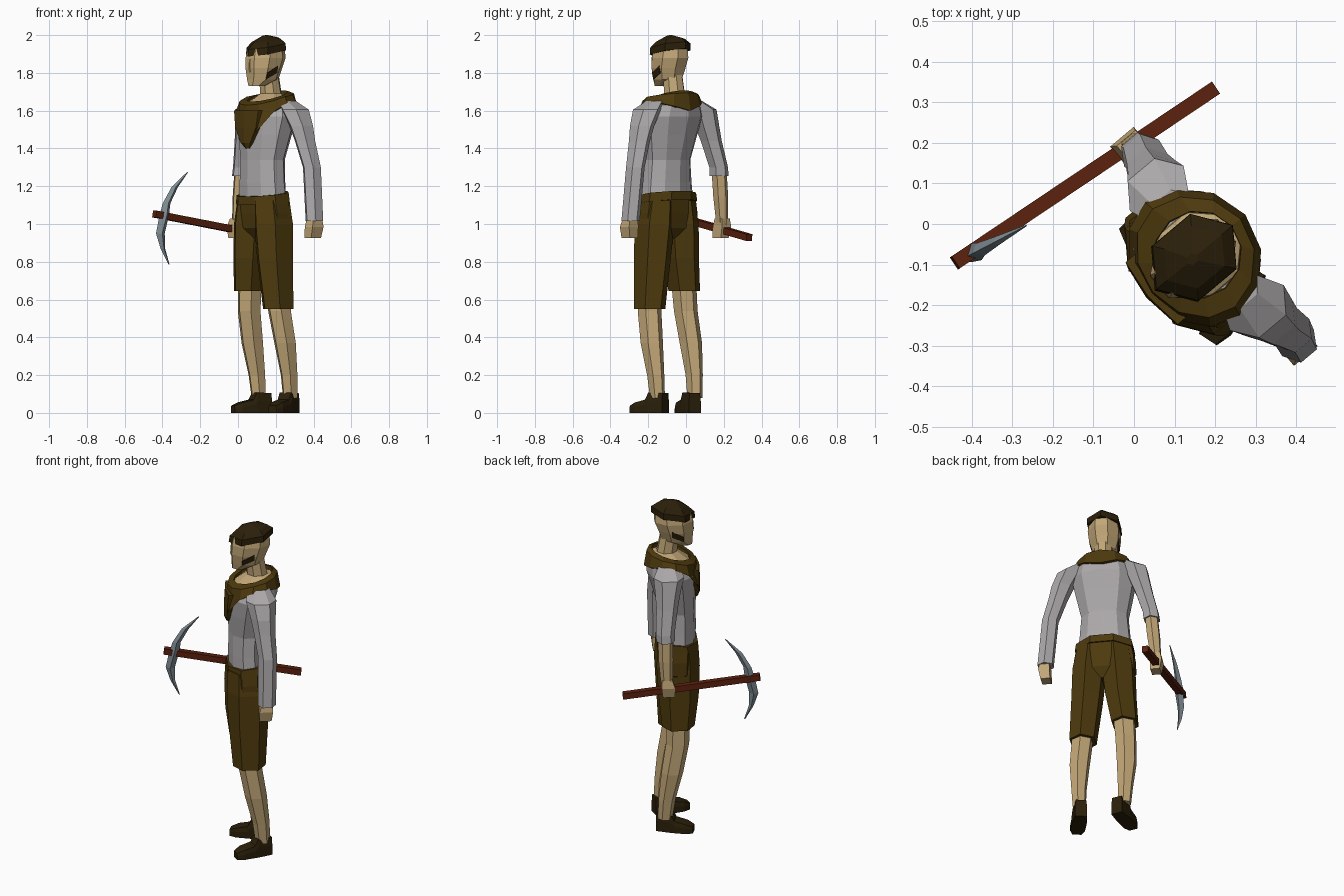
import bpy, bmesh, math
from mathutils import Matrix, Vector

if "Cube" in bpy.data.objects:
    bpy.data.objects.remove(bpy.data.objects["Cube"])

# The figure is modelled facing -y, then turned and moved into place
PLACE = Matrix.Translation((0.14, -0.09, 0)) @ Matrix.Rotation(math.radians(-50), 4, 'Z')


def material(name, rgb):
    m = bpy.data.materials.new(name)
    m.diffuse_color = (*rgb, 1)
    m.use_nodes = True
    m.node_tree.nodes["Principled BSDF"].inputs["Base Color"].default_value = m.diffuse_color
    return m


SKIN = material("skin", (0.54, 0.385, 0.185))
SHIRT = material("shirt_grey", (0.42, 0.40, 0.41))
CLOTH = material("brown_cloth", (0.075, 0.042, 0.004))
DARK = material("dark_brown", (0.024, 0.014, 0.003))
WOOD = material("red_wood", (0.105, 0.015, 0.004))
STEEL = material("steel", (0.21, 0.26, 0.29))


def bridge(name, rings, mat, place=PLACE, caps=True, loop=False):
    """Skin a list of equal point rings into one flat-shaded object."""
    bm = bmesh.new()
    vs = [[bm.verts.new(p) for p in r] for r in rings]
    n = len(rings[0])
    pairs = list(zip(vs, vs[1:])) + ([(vs[-1], vs[0])] if loop else [])
    for a, b in pairs:
        for i in range(n):
            j = (i + 1) % n
            bm.faces.new((a[i], a[j], b[j], b[i]))
    if caps:
        bm.faces.new(vs[0])
        bm.faces.new(vs[-1])
    bmesh.ops.recalc_face_normals(bm, faces=bm.faces)
    bm.transform(place)
    me = bpy.data.meshes.new(name)
    bm.to_mesh(me)
    bm.free()
    me.materials.append(mat)
    ob = bpy.data.objects.new(name, me)
    bpy.context.collection.objects.link(ob)
    return ob


def ring(cx, cy, z, rx, ry, n=8, tilt=0.0):
    """Horizontal polygon with flat sides to the front and sides."""
    k = 1 / math.cos(math.pi / n)
    pts = []
    for i in range(n):
        a = 2 * math.pi * (i + 0.5) / n
        y = ry * k * math.sin(a)
        pts.append(Vector((cx + rx * k * math.cos(a), cy + y, z + tilt * y)))
    return pts


def body(name, rows, mat, n=8, tilt=0.0):
    return bridge(name, [ring(0, *r, n=n, tilt=tilt) for r in rows], mat)


def limb(name, side, rows, mat, n=6, shift=0.0):
    return bridge(name, [ring(side * (r[0] - shift), *r[1:], n=n) for r in rows], mat)


# Shirt body
body("shirt_body", [(-.012, 1.13, .15, .10), (-.014, 1.22, .14, .10), (-.012, 1.34, .13, .10),
                    (.004, 1.47, .158, .120), (.02, 1.57, .178, .134), (.035, 1.63, .155, .118),
                    (.045, 1.655, .08, .08)], SHIRT, n=10)

# Shorts seat and waistband
body("shorts_seat", [(-.012, 1.14, .156, .108), (-.012, 1.06, .170, .106),
                     (-.012, .98, .172, .098), (-.012, .925, .09, .06)], CLOTH)
body("waistband", [(-.012, 1.115, .165, .115), (-.012, 1.16, .158, .113)], CLOTH, tilt=.13)

for side, word in ((-1, "right"), (1, "left")):
    right = side < 0
    hem = .645 if right else .55
    # Short leg, bare leg
    limb(word + "_short_leg", side, [(.078, -.012, 1.125, .074, .100), (.090, -.012, 1.0, .086, .106),
                                     (.103, -.014, .82, .080, .098),
                                     (.126, -.01, hem, .070, .08)], CLOTH, shift=.012 * right)
    limb(word + "_leg", side, [(.118, -.01, .72, .058, .060), (.130, -.005, .54, .054, .057),
                               (.140, .025, .37, .051, .054), (.138, .055, .2, .039, .042),
                               (.134, .065, .08, .034, .036)], SKIN, shift=.010 * right)
    # Shoe built from sections along a splayed foot line
    heel = Vector((side * (.088 if right else .116), .108, 0))
    along = Vector((side * .062, -.205, 0)).normalized()
    across = Vector((-along.y, along.x, 0))
    sections = []
    for t, w, h in ((0, .034, .105), (.085, .042, .108), (.105, .042, .07),
                    (.17, .042, .055), (.21, .026, .038)):
        sections.append([heel + along * t + across * (w * s) + Vector((0, 0, h * k))
                         for s, k in ((-1, 0), (1, 0), (1, .6), (.85, 1), (-.85, 1), (-1, .6))])
    bridge(word + "_shoe", sections, DARK)

    # Sleeve: long on one arm, rolled up on the other
    sleeve = [(.135, .045, 1.652, .035, .05), (.195, .05, 1.605, .060, .075),
              (.238, .058, 1.52, .054, .062), (.262, .064, 1.44, .047, .053),
              (.302, .078, 1.30, .042, .046)]
    sleeve += [(.307, .076, 1.255, .043, .046)] if right else [(.330, .072, 1.015, .042, .044)]
    inward = .024 if right else .004
    limb(word + "_sleeve", side, [(r[0] + inward * (i < 2) * .8, *r[1:])
                                  for i, r in enumerate(sleeve)], SHIRT, shift=inward)
    if right:
        limb("right_forearm", side, [(.305, .078, 1.28, .034, .037), (.318, .076, 1.14, .034, .036),
                                     (.332, .072, .99, .026, .028)], SKIN, shift=inward)
    # Hand
    limb(word + "_hand", side, [(.331, .072, 1.03, .027, .03), (.335, .066, .985, .032, .038),
                                (.328, .062, .925, .027, .034)], SKIN, n=4, shift=inward)

# Neck with the bare base inside the collar
bridge("neck", [ring(0, .022, 1.63, .105, .11, tilt=.1), ring(0, .025, 1.662, .098, .102, tilt=.22),
                ring(0, .045, 1.69, .052, .056), ring(0, .03, 1.79, .048, .052)], SKIN)

# Head and nose
body("head", [(-.055, 1.73, .038, .042), (-.012, 1.765, .066, .085), (-.004, 1.825, .083, .098),
              (.008, 1.88, .088, .108), (.012, 1.93, .08, .1)], SKIN)
bridge("nose", [[Vector((-.012, -.09, z)), Vector((.012, -.09, z)), Vector((0, y, z))]
                for z, y in ((1.80, -.100), (1.815, -.108), (1.87, -.104))], SKIN)

# Slanted sideburn plates on the jaw
for side, word in ((-1, "right"), (1, "left")):
    plate = [[Vector((side * (.066 + .283 * min(z - 1.765, .06) + off), y, z))
              for y, z in ((-.046, 1.766), (-.046, 1.80), (.022, 1.838), (.022, 1.80))]
             for off in (-.004, .004)]
    bridge(word + "_sideburn", plate, DARK)

# Hair cap
body("hair", [(.01, 1.908, .089, .109), (.012, 1.945, .088, .106),
              (.012, 1.972, .064, .076), (.005, 1.998, .012, .014)], DARK, n=6, tilt=.17)

# Neckerchief: a draped collar with a point at the front and a short one at the back
inner, top, outer, under = [], [], [], []
for i in range(12):
    a = 2 * math.pi * i / 12
    c, s = math.cos(a), math.sin(a)
    drop = {-6: 1.43, -5: 1.50, -3: 1.595, 0: 1.64, 3: 1.645, 5: 1.625, 6: 1.60}[
        {0: 0, 50: 3, 87: 5, 100: 6}[round(abs(s) * 100)] * (1 if s > 0 else -1)]
    back = max(s, 0)
    inner.append(Vector((.108 * c, .022 + .110 * s, 1.678 + .030 * s)))
    top.append(Vector((.158 * c, .01 + (.132 + .018 * back) * s, 1.674 + (.02 if s > 0 else .045) * s)))
    outer.append(Vector((.182 * c, .006 + (.146 + .024 * back) * s, drop)))
    under.append(Vector((.10 * c, .022 + .105 * s, 1.60)))
bridge("neckerchief", [inner, top, outer, under], CLOTH, caps=False, loop=True)
bridge("neckerchief_tip", [[Vector((x, y, z)) for x, y in
                            ((-w, f + .012), (0, f), (w, f + .012), (w, -.08), (-w, -.08))]
                           for z, w, f in ((1.60, .10, -.138), (1.51, .085, -.143),
                                           (1.43, .04, -.143), (1.40, .016, -.130))], CLOTH)

# Pickaxe handle: a square bar through the right hand
a, b = Vector((-.442, -.096, 1.053)), Vector((.2, .335, .928))
d = (b - a).normalized()
sidev = d.cross(Vector((0, 0, 1))).normalized()
upv = sidev.cross(d)
IDENT = Matrix.Identity(4)
bridge("pick_handle", [[p + sidev * (.018 * i) + upv * (.018 * j)
                        for i, j in ((-1, -1), (1, -1), (1, 1), (-1, 1))] for p in (a, b)],
       WOOD, place=IDENT)


def blade_point(x, z, off):
    return Vector((x, -.084 + (x + .42) * .52, z)) + sidev * off


# Pickaxe head: a curved blade tapering to both tips
blade = []
for z, x0, x1, w in ((1.275, -.270, -.264, .002), (1.195, -.352, -.318, .011),
                     (1.11, -.398, -.358, .018), (1.05, -.415, -.365, .025),
                     (.95, -.434, -.388, .018), (.87, -.410, -.386, .011),
                     (.785, -.368, -.362, .002)):
    mid = (x0 + x1) / 2
    blade.append([blade_point(x0, z, 0), blade_point(mid, z, w),
                  blade_point(x1, z, 0), blade_point(mid, z, -w)])
bridge("pick_head", blade, STEEL, place=IDENT)
